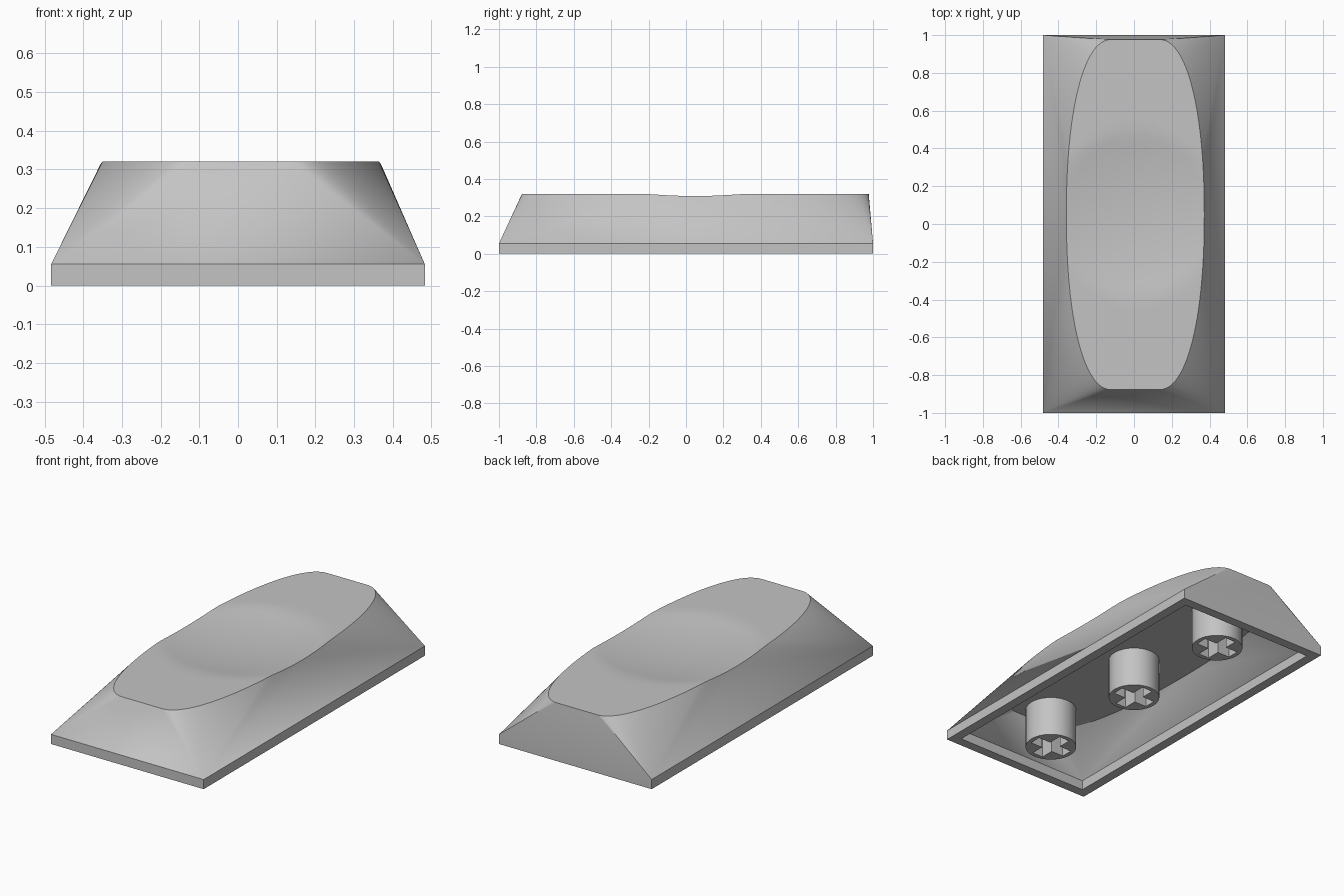
import bpy, bmesh, math

if "Cube" in bpy.data.objects:
    bpy.data.objects.remove(bpy.data.objects["Cube"])

HALF_X, HALF_Y = 0.483, 1.0          # footprint
BAND, TOP, CEILING = 0.055, 0.32, 0.23
WALL = 0.055
CX, CY = 0.007, 0.05                 # centre of the top face
DISH_R, DISH_SPHERE = 0.44, 2.6      # shallow thumb dish
STEPS, RINGS = 24, 18
SIGNS = [(1, 1), (-1, 1), (-1, -1), (1, -1)]

grey = bpy.data.materials.new("light grey plastic")
grey.use_nodes = True
colour = (0.55, 0.55, 0.55, 1)
grey.diffuse_color = colour
grey.node_tree.nodes["Principled BSDF"].inputs["Base Color"].default_value = colour


def finish(bm, name):
    bmesh.ops.recalc_face_normals(bm, faces=bm.faces)
    mesh = bpy.data.meshes.new(name)
    bm.to_mesh(mesh)
    bm.free()
    ob = bpy.data.objects.new(name, mesh)
    bpy.context.collection.objects.link(ob)
    mesh.materials.append(grey)
    bpy.ops.object.select_all(action='DESELECT')
    bpy.context.view_layer.objects.active = ob
    ob.select_set(True)
    bpy.ops.object.shade_smooth_by_angle(angle=math.radians(15))
    return ob


def top_outline(inset):
    """Rounded outline with short flat ends; each point knows its corner."""
    flat, ax, ay = 0.125, 0.24 - inset, 0.927 - inset
    points = []
    for corner, (sx, sy) in enumerate(SIGNS):
        arc = []
        for i in range(STEPS + 1):
            t = math.pi / 2 * i / STEPS
            x = flat + ax * max(math.cos(t), 0) ** (2 / 2.2)
            y = ay * math.sin(t) ** (2 / 2.2)
            arc.append((CX + sx * x, CY + sy * y, corner))
        points += arc if corner % 2 == 0 else arc[:0:-1]
    return points


def dish_z(x, y):
    depth = (DISH_R ** 2 - (x - CX) ** 2 - (y - CY) ** 2) / (2 * DISH_SPHERE)
    return TOP - max(depth, 0)


def rectangle(bm, inset, z):
    return [bm.verts.new((sx * (HALF_X - inset), sy * (HALF_Y - inset), z))
            for sx, sy in SIGNS]


def bridge(bm, a, b):
    n = len(a)
    for i in range(n):
        j = (i + 1) % n
        bm.faces.new((a[i], a[j], b[j], b[i]))


def corner_loft(bm, rect, ring, outline):
    """Fan every outline point down to the corner of its quadrant."""
    for i in range(len(ring)):
        j = (i + 1) % len(ring)
        a, b = rect[outline[i][2]], rect[outline[j][2]]
        bm.faces.new((a, ring[j], ring[i]) if a is b else (a, b, ring[j], ring[i]))


# Hollow cap: outer band, lofted sides, dished top
bm = bmesh.new()
outer_low, outer_high = rectangle(bm, 0, 0), rectangle(bm, 0, BAND)
bridge(bm, outer_low, outer_high)
outline = top_outline(0)
ring = [bm.verts.new((x, y, dish_z(x, y))) for x, y, c in outline]
corner_loft(bm, outer_high, ring, outline)
for k in range(RINGS - 1, 0, -1):
    s = k / RINGS
    inner = []
    for x, y, c in outline:
        px, py = CX + (x - CX) * s, CY + (y - CY) * s
        inner.append(bm.verts.new((px, py, dish_z(px, py))))
    bridge(bm, ring, inner)
    ring = inner
bm.faces.new(ring)

# Bottom rim, inner walls and ceiling
inner_low, inner_high = rectangle(bm, WALL, 0), rectangle(bm, WALL, BAND)
bridge(bm, outer_low, inner_low)
bridge(bm, inner_low, inner_high)
outline = top_outline(0.04)
ring = [bm.verts.new((x, y, CEILING)) for x, y, c in outline]
corner_loft(bm, inner_high, ring, outline)
bm.faces.new(ring)
finish(bm, "key_cap_shell")


def loop_edges(bm, points):
    verts = [bm.verts.new((x, y, 0)) for x, y in points]
    return [bm.edges.new((verts[i - 1], verts[i])) for i in range(len(verts))]


# Round stems with a cross-shaped socket
def stem(name, y0):
    radius, arm, half = 0.137, 0.112, 0.034
    bm = bmesh.new()
    circle = [(radius * math.cos(math.tau * i / 48), radius * math.sin(math.tau * i / 48))
              for i in range(48)]
    cross = []
    for q in range(4):
        c, s = math.cos(q * math.pi / 2), math.sin(q * math.pi / 2)
        for x, y in ((arm, -half), (arm, half), (half, half)):
            cross.append((x * c - y * s, x * s + y * c))
    edges = loop_edges(bm, circle) + loop_edges(bm, cross)
    bmesh.ops.triangle_fill(bm, use_beauty=True, use_dissolve=False, edges=edges)
    grown = bmesh.ops.extrude_face_region(bm, geom=bm.faces[:], use_keep_orig=True)
    top = [g for g in grown["geom"] if isinstance(g, bmesh.types.BMVert)]
    bmesh.ops.translate(bm, verts=top, vec=(0, 0, CEILING + 0.005))
    finish(bm, name).location.y = y0


for name, y0 in (("front_stem", -0.7), ("middle_stem", 0), ("back_stem", 0.7)):
    stem(name, y0)
